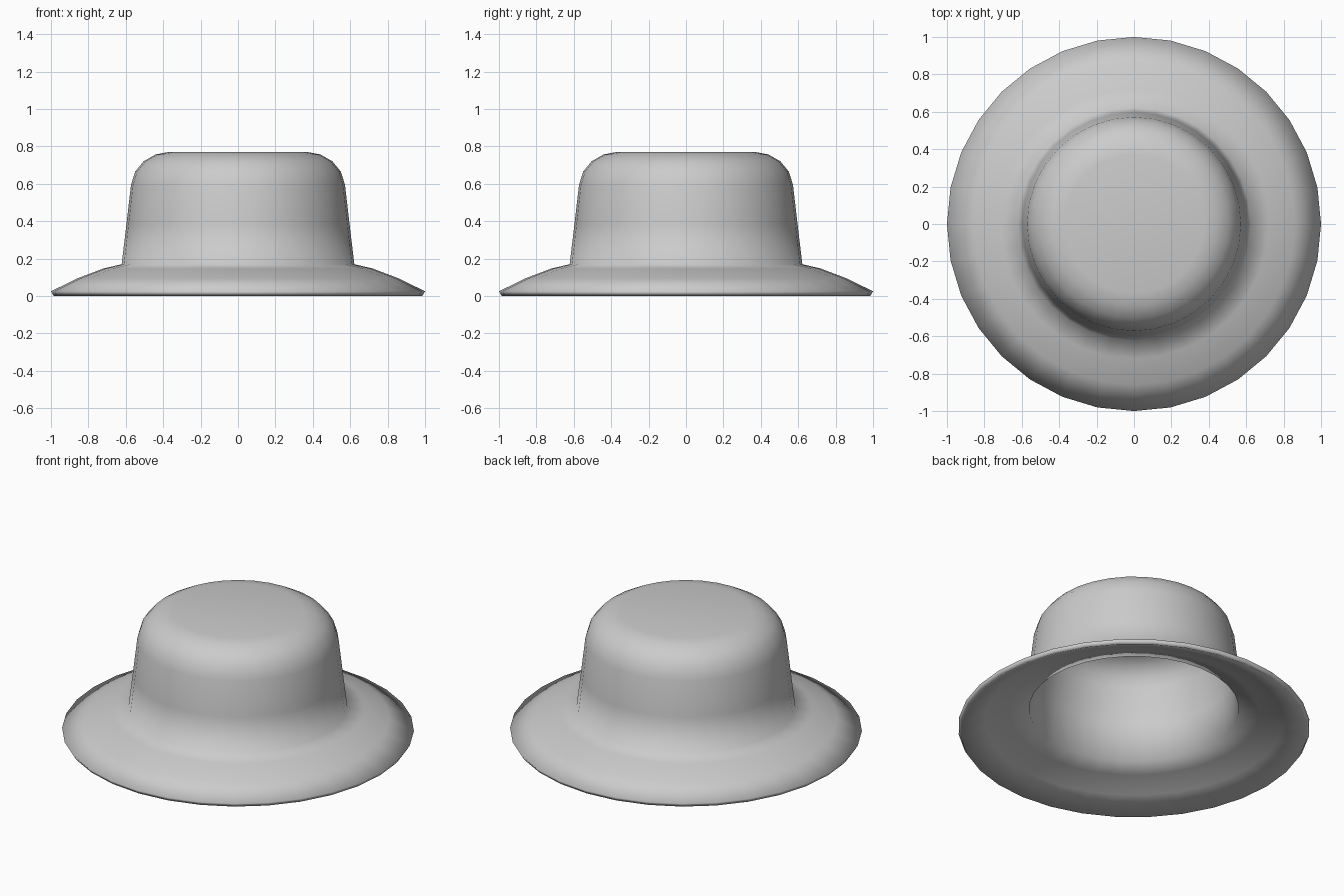
import bpy, bmesh, math

if "Cube" in bpy.data.objects:
    bpy.data.objects.remove(bpy.data.objects["Cube"])

SIDES = 32

# Hat cross-section (radius, height): outer skin from crown centre to brim edge
outer = [(0.37, 0.77), (0.44, 0.757), (0.505, 0.72), (0.55, 0.665), (0.572, 0.595),
         (0.597, 0.38), (0.622, 0.17), (0.72, 0.147), (0.86, 0.094), (1.0, 0.025)]
# Inner skin back from the brim edge to the crown centre
inner = [(0.985, 0.0), (0.847, 0.066), (0.71, 0.118), (0.597, 0.143),
         (0.57, 0.38), (0.543, 0.592), (0.523, 0.65), (0.485, 0.697), (0.43, 0.728), (0.365, 0.74)]


def lathe(name, profile, top_z, bottom_z):
    bm = bmesh.new()
    rings = []
    for r, z in profile:
        rings.append([bm.verts.new((r * math.cos(2 * math.pi * i / SIDES),
                                    r * math.sin(2 * math.pi * i / SIDES), z))
                      for i in range(SIDES)])
    for a, b in zip(rings, rings[1:]):
        for i in range(SIDES):
            j = (i + 1) % SIDES
            bm.faces.new((a[i], b[i], b[j], a[j]))
    # close both skins with flat crown discs
    for ring, z in ((rings[0], top_z), (rings[-1], bottom_z)):
        bm.faces.new(ring)
    bmesh.ops.recalc_face_normals(bm, faces=bm.faces)
    for f in bm.faces:
        f.smooth = True
    mesh = bpy.data.meshes.new(name)
    bm.to_mesh(mesh)
    bm.free()
    obj = bpy.data.objects.new(name, mesh)
    bpy.context.collection.objects.link(obj)
    return obj


# Brimmed hat shell
lathe("hat", outer + inner, 0.77, 0.74)
